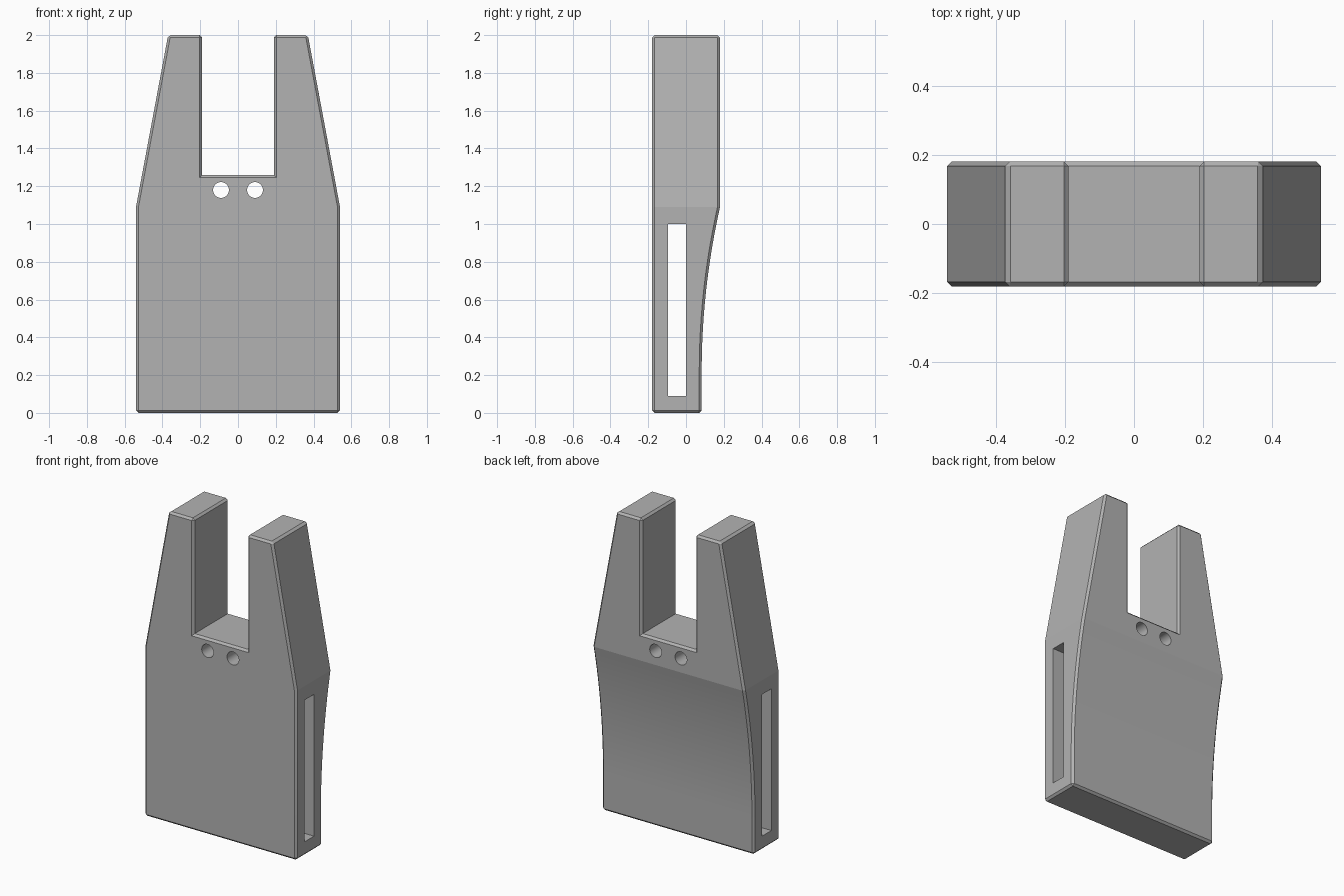
import bpy, bmesh, math
from mathutils import Vector

if "Cube" in bpy.data.objects:
    bpy.data.objects.remove(bpy.data.objects["Cube"], do_unlink=True)

grey = bpy.data.materials.new("plain grey")
grey.use_nodes = True
colour = (0.45, 0.45, 0.45, 1)
grey.diffuse_color = colour
grey.node_tree.nodes["Principled BSDF"].inputs["Base Color"].default_value = colour


def prism(name, points, depth):
    """Extrude a closed 3D outline along a depth vector."""
    bm = bmesh.new()
    face = bm.faces.new([bm.verts.new(p) for p in points])
    new = bmesh.ops.extrude_face_region(bm, geom=[face])["geom"]
    bmesh.ops.translate(bm, vec=depth,
                        verts=[v for v in new if isinstance(v, bmesh.types.BMVert)])
    bmesh.ops.recalc_face_normals(bm, faces=bm.faces)
    mesh = bpy.data.meshes.new(name)
    bm.to_mesh(mesh)
    bm.free()
    mesh.materials.append(grey)
    obj = bpy.data.objects.new(name, mesh)
    bpy.context.collection.objects.link(obj)
    return obj


def cut(target, cutter, operation="DIFFERENCE"):
    """Apply a boolean and discard the cutter."""
    mod = target.modifiers.new("cut", "BOOLEAN")
    mod.object, mod.operation, mod.solver = cutter, operation, "EXACT"
    bpy.context.view_layer.objects.active = target
    bpy.ops.object.modifier_apply(modifier=mod.name)
    bpy.data.objects.remove(cutter, do_unlink=True)


# Forked front outline, mirrored across x
half = [(0.54, 0), (0.54, 1.09), (0.37, 2), (0.19, 2), (0.19, 1.26)]
outline = half + [(-x, z) for x, z in reversed(half)]
body = prism("forked_body", [(x, -0.18, z) for x, z in outline], Vector((0, 0.36, 0)))

# Side profile with a concave hollow in the lower back
start, end, steps = 0.22, 1.09, 18
back = [(0.083, -0.1)]
for i in range(steps + 1):
    t = i / steps
    back.append((0.083 + 0.097 * t * t, start + (end - start) * t))
hollow = back + [(0.4, end), (0.4, -0.1)]
cut(body, prism("hollow_cutter", [(-1, y, z) for y, z in hollow], Vector((2, 0, 0))))

# Chamfer the outer edges, leaving the inside corners of the fork crisp
bm = bmesh.new()
bm.from_mesh(body.data)
bmesh.ops.remove_doubles(bm, verts=bm.verts, dist=0.0001)
edges = [e for e in bm.edges
         if e.is_manifold and e.is_convex and e.calc_face_angle() > math.radians(30)]
bmesh.ops.bevel(bm, geom=edges, offset=0.013, offset_type="OFFSET",
                segments=1, profile=0.5, affect="EDGES", clamp_overlap=False)
bm.to_mesh(body.data)
bm.free()

# Long slot through both sides
slot = [(-0.095, 0.09), (0, 0.09), (0, 1.0), (-0.095, 1.0)]
cut(body, prism("slot_cutter", [(-1, y, z) for y, z in slot], Vector((2, 0, 0))))

# Two round holes below the fork
for side in (-1, 1):
    ring = [(side * 0.09 + 0.042 * math.cos(a), -0.5, 1.18 + 0.042 * math.sin(a))
            for a in (math.tau * i / 48 for i in range(48))]
    cut(body, prism("hole_cutter", ring, Vector((0, 1, 0))))

bpy.ops.object.select_all(action="DESELECT")
body.select_set(True)
bpy.context.view_layer.objects.active = body
bpy.ops.object.shade_smooth_by_angle(angle=math.radians(10))
